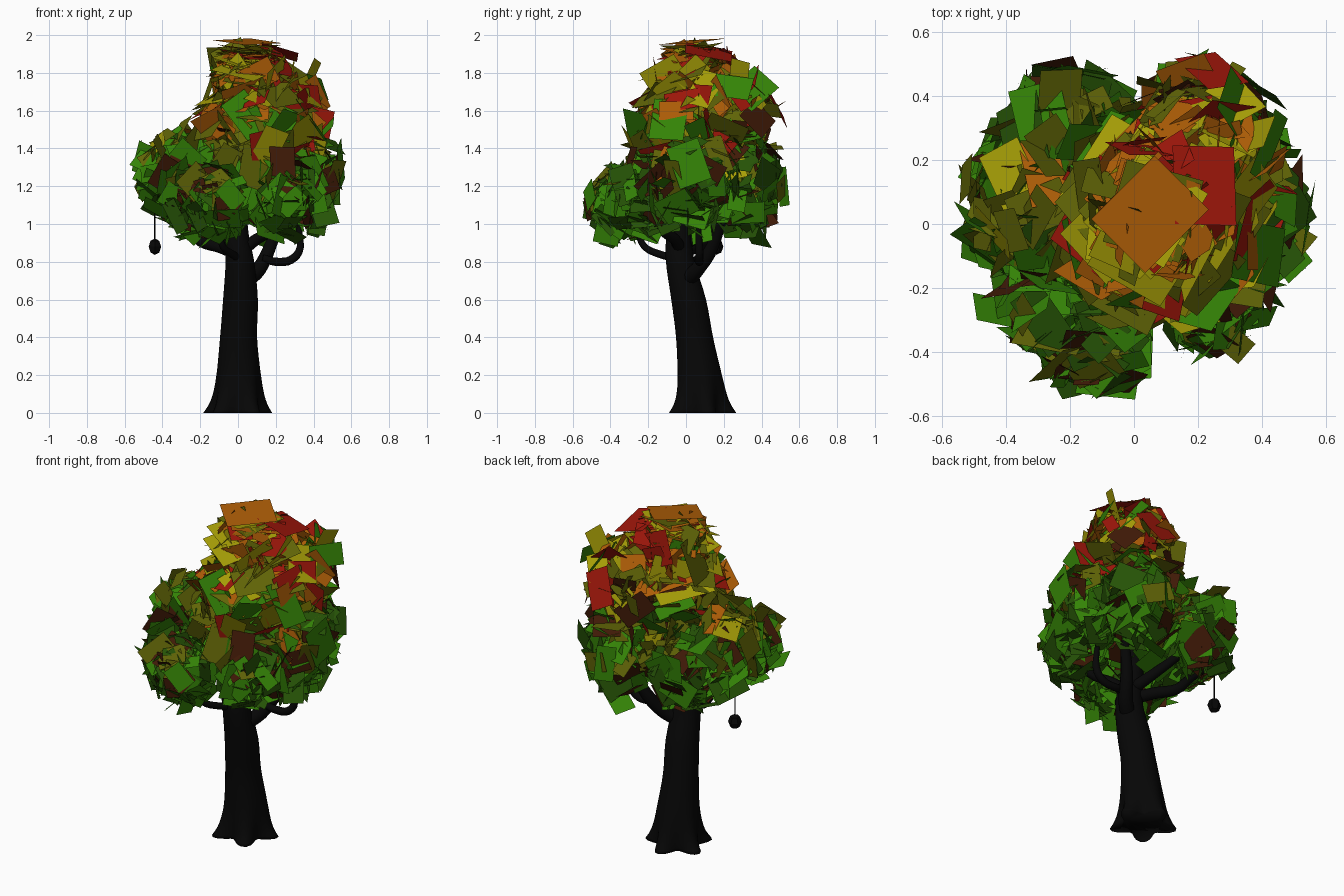
import bpy, bmesh, math, random
from mathutils import Vector

if "Cube" in bpy.data.objects:
    bpy.data.objects.remove(bpy.data.objects["Cube"])

random.seed(8)


def material(name, rgb):
    m = bpy.data.materials.new(name)
    m.diffuse_color = (*rgb, 1)
    m.use_nodes = True
    m.node_tree.nodes["Principled BSDF"].inputs["Base Color"].default_value = m.diffuse_color
    return m


BARK = material("bark", (0.002, 0.002, 0.002))
LEAF = {
    "green": material("green", (0.035, 0.23, 0.002)),
    "dark": material("dark_green", (0.02, 0.09, 0.002)),
    "olive": material("olive", (0.12, 0.13, 0.002)),
    "brown": material("brown", (0.05, 0.010, 0.002)),
    "yellow": material("yellow", (0.38, 0.34, 0.002)),
    "orange": material("orange", (0.42, 0.11, 0.002)),
    "red": material("red", (0.34, 0.008, 0.003)),
}
NAMES = list(LEAF)
# palette by height: lower limit of band, colours
BANDS = [(1.66, ["orange", "yellow", "orange", "red", "yellow", "olive"]),
         (1.42, ["olive", "yellow", "red", "brown", "olive", "orange", "olive", "green"]),
         (1.2, ["green", "olive", "brown", "dark", "green", "olive"]),
         (0.0, ["green", "dark", "green", "dark", "green", "brown"])]


def finish(bm, name, mats, smooth=False):
    me = bpy.data.meshes.new(name)
    bm.to_mesh(me)
    bm.free()
    for m in mats:
        me.materials.append(m)
    for p in me.polygons:
        p.use_smooth = smooth
    ob = bpy.data.objects.new(name, me)
    bpy.context.collection.objects.link(ob)
    return ob


def spline(pts, steps):
    """Catmull-Rom through (x, y, z, radius) points."""
    P = [Vector(p) for p in pts]
    P = [P[0] * 2 - P[1]] + P + [P[-1] * 2 - P[-2]]
    out = []
    for i in range(1, len(P) - 2):
        a, b, c, d = P[i - 1:i + 3]
        for k in range(steps):
            t = k / steps
            out.append(0.5 * (2 * b + (c - a) * t + (2 * a - 5 * b + 4 * c - d) * t * t
                              + (3 * b - a - 3 * c + d) * t ** 3))
    return out + [P[-2]]


def tube(name, pts, sides=10, steps=4, flare=None):
    """Round tube along a path; flare(z, angle) scales the radius."""
    path = spline(pts, steps)
    bm = bmesh.new()
    rings = []
    for i, p in enumerate(path):
        c = p.to_3d()
        d = (path[min(i + 1, len(path) - 1)] - path[max(i - 1, 0)]).to_3d().normalized()
        if flare:
            u, v = Vector((1, 0, 0)), Vector((0, 1, 0))
        else:
            u = d.cross(Vector((0.3, 0.9, 0.1))).normalized()
            v = d.cross(u)
        ring = []
        for k in range(sides):
            a = k * math.tau / sides
            r = p[3] * (flare(c.z, a) if flare else 1)
            ring.append(bm.verts.new(c + (u * math.cos(a) + v * math.sin(a)) * r))
        rings.append(ring)
    for r0, r1 in zip(rings, rings[1:]):
        for k in range(sides):
            n = (k + 1) % sides
            bm.faces.new((r0[k], r0[n], r1[n], r1[k]))
    bm.faces.new(rings[0][::-1])
    bm.faces.new(rings[-1])
    bmesh.ops.recalc_face_normals(bm, faces=bm.faces)
    return finish(bm, name, [BARK], True)


# trunk with five root flares
def roots(z, a):
    return 1 + 0.27 * math.exp(-z / 0.09) * math.cos(5 * (a + math.radians(57)))


tube("trunk", [(-.003, .076, 0, .151), (0, .076, .07, .134), (.003, .07, .2, .117), (.003, .045, .4, .098),
               (.013, .014, .6, .092), (.01, -.03, .8, .076), (-.01, -.035, .95, .066),
               (.0, 0, 1.15, .05), (.08, .05, 1.4, .03), (.08, .05, 1.7, .012)],
     sides=40, flare=roots)

# branches
BRANCHES = [
    [(.04, 0, .70, .042), (.11, .06, .76, .04), (.17, .14, .88, .034), (.26, .22, 1.12, .02)],
    [(.13, .06, .82, .02), (.2, .07, .80, .022), (.28, .07, .81, .022), (.33, .07, .88, .02), (.31, .06, 1.05, .012)],
    [(0, -.02, .84, .035), (-.1, .05, .88, .033), (-.2, .12, .91, .03), (-.28, .15, 1.0, .024), (-.4, .16, 1.1, .012)],
    [(0, -.06, .82, .022), (-.03, -.14, .84, .02), (-.08, -.22, .88, .018), (-.1, -.26, .97, .016), (-.1, -.3, 1.1, .01)],
    [(.02, -.03, .86, .035), (.1, -.06, .92, .03), (.2, -.14, .98, .024), (.3, -.2, 1.12, .014)],
    [(0, 0, .9, .035), (-.06, .12, .97, .03), (-.14, .25, 1.07, .022), (-.2, .33, 1.2, .01)],
]
for i, b in enumerate(BRANCHES):
    tube(f"branch_{i + 1}", b)

# hanging pod on its string
tube("pod_string", [(-.44, .16, .91, .004), (-.44, .16, 1.1, .004)], sides=5, steps=1)
bm = bmesh.new()
bmesh.ops.create_uvsphere(bm, u_segments=6, v_segments=4, radius=.038)
for v in bm.verts:
    v.co = Vector((v.co.x - .44, v.co.y + .16, v.co.z * 1.15 + .88))
finish(bm, "hanging_pod", [BARK])


# crown outline: rounded plan, tapering underside, open shoulder on the left
def inside(p):
    r = math.hypot(p.x, p.y)
    if not (-.58 < p.x < .575 and -.555 < p.y < .555 and .85 < p.z < 2.0):
        return False
    if r > .605 - max(0, 1.08 - p.z) * .6:
        return False
    if 1.45 < p.z < 1.74 and p.x < -.47 + (p.z - 1.45) * 1.35:
        return False
    return p.z > .98 or r > .2


def add_card(bm, c, n, w, h, kind, spin):
    u = n.orthogonal().normalized()
    v = n.cross(u)
    u, v = u * math.cos(spin) + v * math.sin(spin), v * math.cos(spin) - u * math.sin(spin)
    co = [c + u * (sx * w) + v * (sy * h) for sx, sy in ((-.5, -.5), (.5, -.5), (.5, .5), (-.5, .5))]
    if not all(inside(p) for p in co):
        return False
    bm.faces.new([bm.verts.new(p) for p in co]).material_index = NAMES.index(kind)
    return True


# leaf clusters: flat rectangular cards laid over rounded lobes
def cluster(name, centre, radii, count, size):
    bm = bmesh.new()
    made = tries = 0
    while made < count and tries < count * 12:
        tries += 1
        d = Vector([random.gauss(0, 1) for _ in range(3)]).normalized()
        depth = random.uniform(.5, 1.0)
        c = Vector(centre) + Vector([d[i] * radii[i] * depth for i in range(3)])
        jitter = 0.3 if random.random() < .75 else 1.5
        n = (d + Vector([random.gauss(0, jitter) for _ in range(3)])).normalized()
        w = size * random.uniform(.75, 1.35)
        h = w * random.uniform(.45, .85)
        z = c.z + random.gauss(0, .06)
        kinds = next(k for lim, k in BANDS if z > lim)
        made += add_card(bm, c, n, w, h, random.choice(kinds), random.uniform(0, math.tau))
    finish(bm, name, [LEAF[k] for k in NAMES])


CLUSTERS = [
    ("left_leaves", (-.33, .08, 1.27), (.22, .26, .27), 140, .17),
    ("left_back_leaves", (-.22, .28, 1.20), (.22, .21, .24), 110, .17),
    ("left_front_leaves", (-.23, -.26, 1.14), (.20, .20, .20), 100, .16),
    ("front_leaves", (-.12, -.37, 1.11), (.16, .17, .19), 80, .16),
    ("right_front_leaves", (.24, -.21, 1.15), (.19, .19, .22), 100, .16),
    ("right_leaves", (.36, .05, 1.23), (.20, .25, .27), 130, .17),
    ("right_back_leaves", (.22, .32, 1.20), (.23, .20, .27), 110, .17),
    ("middle_leaves", (0, 0, 1.26), (.38, .36, .25), 170, .19),
    ("upper_leaves", (.12, .05, 1.50), (.33, .38, .24), 170, .20),
    ("upper_back_leaves", (.24, .24, 1.63), (.21, .24, .21), 110, .18),
    ("top_leaves", (.07, .04, 1.75), (.23, .22, .18), 110, .21),
]
for c in CLUSTERS:
    cluster(*c)

# large shingled cards that cap the crown, spiralling up to the tip
bm = bmesh.new()
CAP = ["orange", "yellow", "olive", "orange", "red", "yellow", "orange"]
for i in range(45):
    t = i / 44
    a = i * 2.4
    r = .17 * (1 - t)
    c = Vector((.06 + r * math.cos(a), .04 + r * math.sin(a), 1.62 + .31 * t))
    n = Vector((.6 * math.cos(a) * (1 - .7 * t), .6 * math.sin(a) * (1 - .7 * t), 1)).normalized()
    add_card(bm, c, n, .33 - .06 * t, .25, CAP[i % 7], (i % 3) * .25)
add_card(bm, Vector((.11, 0, 1.955)), Vector((.9, -.1, -.4)).normalized(), .08, .08, "orange", 0)
add_card(bm, Vector((.05, .03, 1.965)), Vector((.05, -.1, 1)).normalized(), .28, .24, "orange", 0)
add_card(bm, Vector((.22, .12, 1.91)), Vector((.3, .2, 1)).normalized(), .25, .2, "red", .8)
finish(bm, "crown_cap", [LEAF[k] for k in NAMES])
